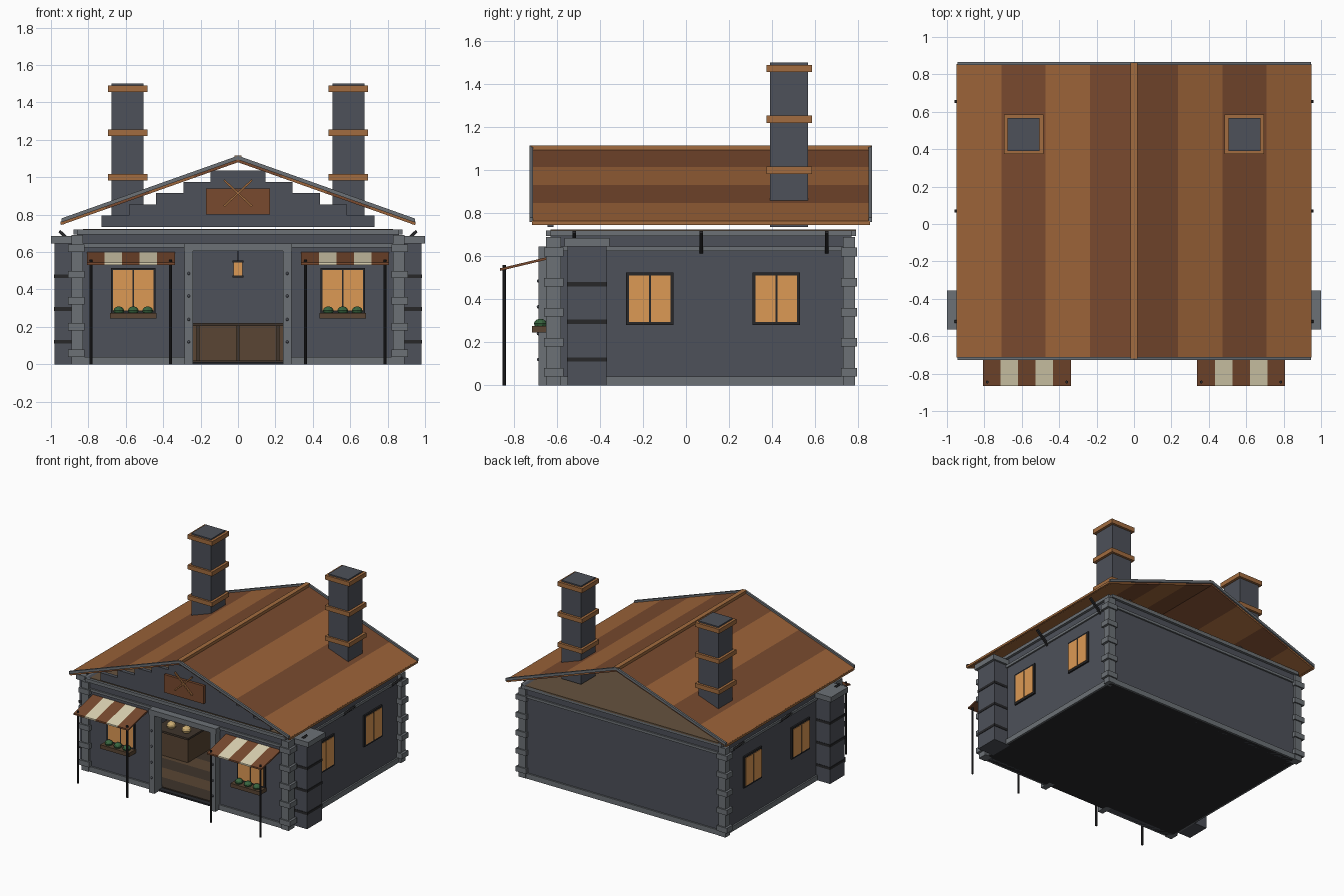
import bpy, bmesh, math
from mathutils import Vector

if "Cube" in bpy.data.objects:
    bpy.data.objects.remove(bpy.data.objects["Cube"])

mats = {}
def mat(name, rgb):
    m = bpy.data.materials.new(name)
    m.diffuse_color = (*rgb, 1)
    m.use_nodes = True
    m.node_tree.nodes["Principled BSDF"].inputs["Base Color"].default_value = m.diffuse_color
    mats[name] = m
for n, c in {
    "stone": (.075, .082, .10), "trim": (.15, .165, .18), "iron": (.02, .02, .022),
    "roof_light": (.33, .125, .04), "roof_dark": (.19, .068, .028), "copper": (.36, .15, .05),
    "cream": (.72, .65, .45), "glow": (.72, .32, .09), "wood": (.10, .06, .033),
    "wood_dark": (.05, .035, .025), "leaf": (.04, .13, .05), "bread": (.6, .42, .17),
    "base": (.02, .021, .025), "deck": (.13, .085, .05)}.items():
    mat(n, c)

def finish(name, bm, m):
    bmesh.ops.recalc_face_normals(bm, faces=bm.faces)
    me = bpy.data.meshes.new(name)
    bm.to_mesh(me)
    bm.free()
    me.materials.append(mats[m])
    ob = bpy.data.objects.new(name, me)
    bpy.context.collection.objects.link(ob)
    return ob

def box(name, x0, x1, y0, y1, z0, z1, m):
    bm = bmesh.new()
    bmesh.ops.create_cube(bm, size=1)
    for v in bm.verts:
        v.co = Vector(((x0 + x1) / 2 + v.co.x * (x1 - x0), (y0 + y1) / 2 + v.co.y * (y1 - y0),
                       (z0 + z1) / 2 + v.co.z * (z1 - z0)))
    return finish(name, bm, m)

def prism(name, pts, a0, a1, m, axis="y"):
    """Extrude a profile: (x, z) points along y, or (y, z) points along x."""
    bm = bmesh.new()
    put = (lambda p, a: (p[0], a, p[1])) if axis == "y" else (lambda p, a: (a, p[0], p[1]))
    f = bm.faces.new([bm.verts.new(put(p, a0)) for p in pts])
    d = Vector((0, a1 - a0, 0)) if axis == "y" else Vector((a1 - a0, 0, 0))
    new = bmesh.ops.extrude_face_region(bm, geom=[f])["geom"]
    bmesh.ops.translate(bm, vec=d, verts=[g for g in new if isinstance(g, bmesh.types.BMVert)])
    return finish(name, bm, m)

def bar(name, p, q, w, y0, y1, m):
    """Flat bar between two (x, z) points."""
    d = Vector((q[0] - p[0], q[1] - p[1])).normalized() * w / 2
    n = (-d.y, d.x)
    prism(name, [(p[0] + n[0], p[1] + n[1]), (q[0] + n[0], q[1] + n[1]),
                 (q[0] - n[0], q[1] - n[1]), (p[0] - n[0], p[1] - n[1])], y0, y1, m)

def ball(name, x, y, z, r, m, sz=1):
    bm = bmesh.new()
    bmesh.ops.create_uvsphere(bm, u_segments=10, v_segments=6, radius=r)
    for v in bm.verts:
        v.co = Vector((x + v.co.x, y + v.co.y, z + v.co.z * sz))
    finish(name, bm, m)

def sbox(name, s, x0, x1, *rest):
    """Box on the side s (+1 right, -1 left)."""
    box(name, *sorted((s * x0, s * x1)), *rest)

FY, BY, WX = -.63, .77, .86   # outer wall planes

# walls, floor and attic deck
box("base_floor", -WX, WX, FY, BY, 0, .012, "base")
box("back_wall", -WX, WX, BY - .04, BY, 0, .72, "stone")
box("wall_over_door", -.25, .25, FY, FY + .04, .61, .72, "stone")
box("attic_deck", -.83, .83, FY, .79, .712, .724, "deck")
for i in range(10):
    y = FY + .04 + i * .132
    box("floor_plank", -.82, .82, y, y + .132, .012, .02, "wood" if i % 2 else "wood_dark")

# horizontal trim on the back and above the door
for z0, z1, o in ((0, .04, .012), (.625, .645, .012), (.695, .72, .02)):
    box("back_trim", -WX, WX, BY, BY + o, z0, z1, "trim")
    for s in (1, -1):
        sbox("side_trim", s, WX, WX + o, FY, BY, z0, z1, "trim")
        sbox("front_trim", s, .25 if z0 == 0 else 0, WX, FY - o, FY, z0, z1, "trim")

# door frame
box("door_lintel", -.29, .29, -.685, FY + .03, .605, .645, "trim")

# roof profile heights
def rz(x):
    return 1.10 - .355 * abs(x)

for s in (1, -1):
    sbox("front_wall", s, .25, WX, FY, FY + .04, 0, .72, "stone")
    sbox("side_wall", s, WX - .04, WX, FY, BY, 0, .72, "stone")
    sbox("door_jamb", s, .24, .285, -.685, FY + .04, 0, .61, "trim")
    for z in (.12, .24, .365, .485):
        ball("jamb_rivet", s * .263, -.686, z, .008, "stone")

    # corner posts with quoin blocks
    for y0, y1 in ((-.65, -.58), (.73, .785)):
        sbox("corner_post", s, .83, .89, y0, y1, 0, .69, "trim")
        for k in range(5):
            z = .06 + .14 * k
            sbox("quoin", s, .82, .908, y0 - .01, y1 + .01, z - .02, z + .02, "trim")

    # side buttress
    sbox("buttress", s, .84, .98, -.55, -.37, 0, .645, "stone")
    sbox("buttress_cap", s, .84, 1.0, -.565, -.355, .645, .685, "trim")
    for z in (.12, .295, .47):
        sbox("buttress_band", s, .84, .983, -.553, -.367, z - .01, z + .01, "iron")

    # eave struts
    for y in (-.52, .07, .655):
        bar("eave_strut", (s * .85, .615), (s * .955, .712), .016, y - .008, y + .008, "iron")

    # side windows
    for y in (-.168, .42):
        sbox("side_window_frame", s, WX, WX + .012, y - .11, y + .11, .28, .525, "iron")
        for t in (-1, 1):
            a, b = sorted((y + t * .005, y + t * .096))
            sbox("side_window_pane", s, WX, WX + .016, a, b, .295, .51, "glow")

    # front window with flower box
    c = s * .56
    box("front_window_frame", c - .12, c + .12, FY - .012, FY, .275, .515, "iron")
    for t in (-1, 1):
        a, b = sorted((c + t * .004, c + t * .108))
        box("front_window_pane", a, b, FY - .016, FY, .287, .503, "glow")
    box("flower_box", c - .125, c + .125, -.715, FY, .245, .275, "wood")
    for k in (-1, 0, 1):
        ball("flower_bush", c + k * .077, -.677, .287, .03, "leaf", .75)

    # striped awning on poles
    c = s * .573
    for k in range(5):
        x = c - .235 + k * .094
        prism("awning_stripe", [(-.865, .532), (-.865, .544), (FY, .6), (FY, .588)],
              x, x + .094, "cream" if k % 2 else "roof_dark", "x")
    for x in (s * .36, s * .785):
        bm = bmesh.new()
        bmesh.ops.create_cone(bm, cap_ends=True, segments=8, radius1=.008, radius2=.008, depth=.56)
        bmesh.ops.translate(bm, vec=(x, -.845, .28), verts=bm.verts)
        finish("awning_pole", bm, "iron")

    # roof slope in four strips, grey verges at both ends
    for k in range(4):
        a, b = s * k * .23625, s * (k + 1) * .23625
        prism("roof_strip", [(a, rz(a)), (b, rz(b)), (b, rz(b) - .02), (a, rz(a) - .02)],
              -.715, .855, "roof_light" if k % 2 else "roof_dark")
    e = s * .945
    for y in (-.728, .849):
        prism("roof_verge", [(0, 1.115), (e, rz(e) + .015), (e, rz(e) - .006), (0, 1.094)],
              y, y + .016, "trim")
    sbox("eave_lip", s, .93, .95, -.715, .855, .748, .764, "copper")

    # chimney with copper bands
    sbox("chimney", s, .505, .675, .39, .567, .735, 1.5, "stone")
    for z in (1.0, 1.237, 1.473):
        for t in (0, 1):
            sbox("chimney_band", s, .485 + t * .19, .505 + t * .19, .375, .585, z - .017, z + .017, "copper")
            sbox("chimney_band", s, .505, .675, .375 + t * .192, .39 + t * .195, z - .017, z + .017, "copper")

    # side counter with loaves
    sbox("side_counter", s, .32, .6, -.16, .12, .02, .2, "wood")
    sbox("side_counter_top", s, .31, .61, -.17, .13, .2, .215, "wood_dark")
    for i in range(2):
        for j in range(2):
            ball("loaf", s * (.38 + i * .13), -.09 + j * .12, .235, .035, "bread", .8)

box("ridge_cap", -.018, .018, -.72, .86, 1.09, 1.116, "copper")

# stepped front gable
for k in range(5):
    w = .73 - k * .146
    box("gable_step", -w, w, -.645, -.615, .735 + k * .06, .795 + k * .06, "stone")

# sign board with crossed rods
box("sign_board", -.17, .17, -.665, -.645, .80, .94, "roof_dark")
for t in (-1, 1):
    bar("sign_rod", (-.075 * t, .845), (.075 * t, .985), .01, -.677, -.665, "copper")

# back counter
box("back_counter", -.5, .5, .42, .6, .02, .205, "wood")
box("back_counter_top", -.52, .52, .4, .62, .205, .222, "wood_dark")
for x in (-.41, -.215, 0, .215, .41):
    box("counter_stile", x - .008, x + .008, .41, .42, .02, .205, "wood_dark")

# hanging lantern
box("lantern_rod", -.004, .004, -.254, -.246, .55, .715, "iron")
for z in (.465, .545):
    box("lantern_plate", -.03, .03, -.28, -.22, z, z + .01, "iron")
box("lantern_glass", -.024, .024, -.274, -.226, .475, .545, "glow")
